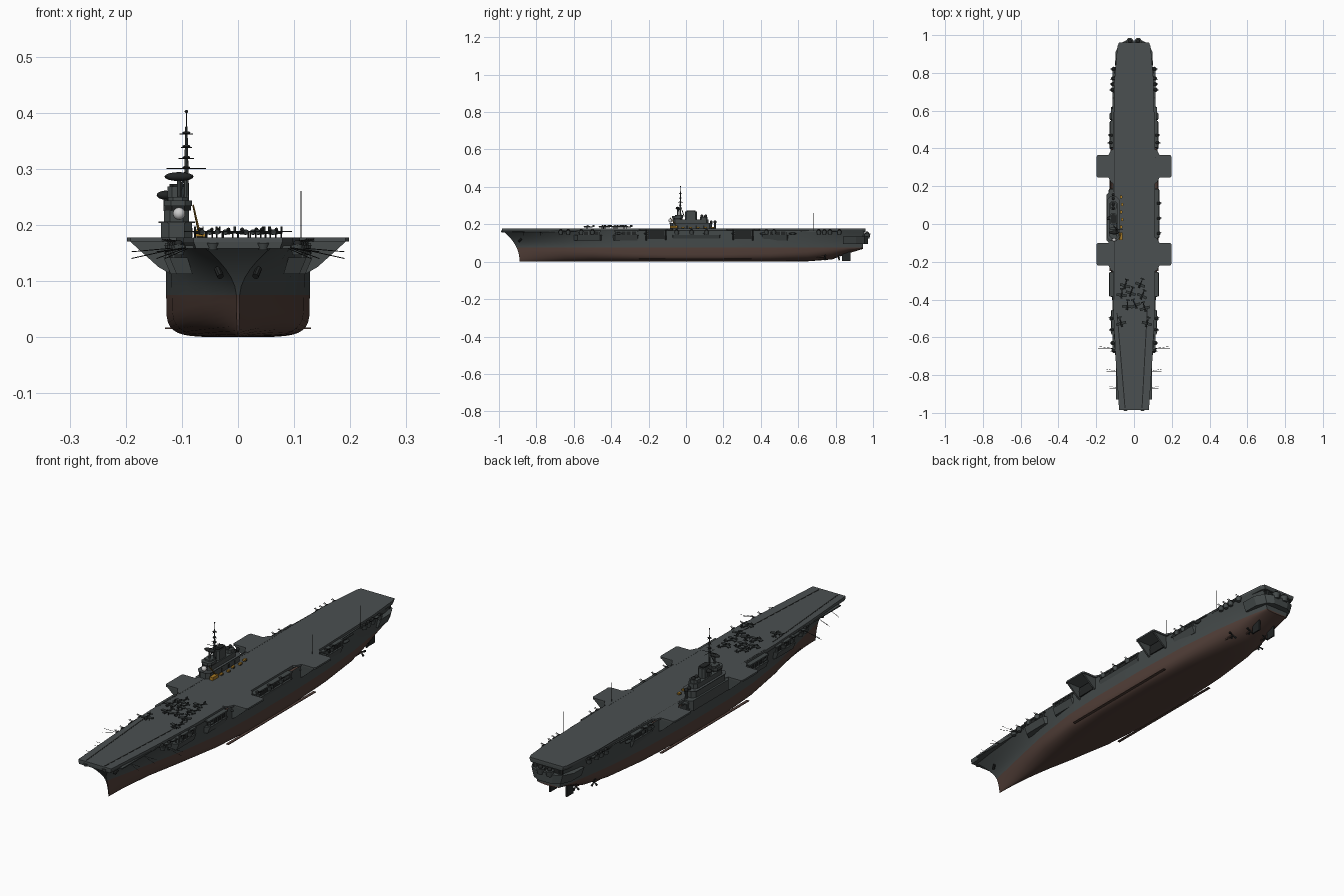
import bpy, bmesh, math, random
from mathutils import Vector

random.seed(4)
if "Cube" in bpy.data.objects:
    bpy.data.objects.remove(bpy.data.objects["Cube"])


def material(name, r, g, b):
    m = bpy.data.materials.new(name)
    m.use_nodes = True
    m.diffuse_color = (r, g, b, 1)
    m.node_tree.nodes["Principled BSDF"].inputs["Base Color"].default_value = (r, g, b, 1)
    return m


DECK = material("deck grey", .07, .08, .082)
HULL = material("hull grey", .058, .068, .068)
RED = material("antifouling brown", .085, .05, .04)
DARK = material("dark grey", .016, .018, .018)
PLANE = material("aircraft grey", .035, .042, .042)
YELLOW = material("vehicle yellow", .4, .2, .02)
WHITE = material("radome white", .6, .6, .6)


def finish(name, bm, *mats, smooth=False):
    bmesh.ops.recalc_face_normals(bm, faces=bm.faces)
    me = bpy.data.meshes.new(name)
    bm.to_mesh(me)
    bm.free()
    for m in mats:
        me.materials.append(m)
    ob = bpy.data.objects.new(name, me)
    bpy.context.collection.objects.link(ob)
    if smooth:
        bpy.context.view_layer.objects.active = ob
        bpy.ops.object.select_all(action='DESELECT')
        ob.select_set(True)
        bpy.ops.object.shade_smooth_by_angle(angle=math.radians(35))
    return ob


def prism(name, outline, z0, z1, mat, shrink=1, mid=0):
    """Extrude an xy outline upward; the foot may be narrowed towards x = mid."""
    bm = bmesh.new()
    low = [bm.verts.new((mid + (x - mid) * shrink, y, z0)) for x, y in outline]
    top = [bm.verts.new((x, y, z1)) for x, y in outline]
    bm.faces.new(low)
    bm.faces.new(top)
    for i in range(len(low)):
        j = (i + 1) % len(low)
        bm.faces.new((low[i], low[j], top[j], top[i]))
    return finish(name, bm, mat)


def box(name, x0, x1, y0, y1, z0, z1, mat):
    return prism(name, [(x0, y0), (x1, y0), (x1, y1), (x0, y1)], z0, z1, mat)


def rod(name, a, b, r, mat, r2=None, sides=8):
    a, b = Vector(a), Vector(b)
    bm = bmesh.new()
    bmesh.ops.create_cone(bm, cap_ends=True, segments=sides, radius1=r,
                          radius2=r if r2 is None else r2, depth=(b - a).length)
    rot = (b - a).to_track_quat('Z', 'Y').to_matrix().to_4x4()
    bm.transform(rot)
    bmesh.ops.translate(bm, verts=bm.verts, vec=(a + b) / 2)
    return finish(name, bm, mat, smooth=True)


def ball(name, centre, size, mat):
    bm = bmesh.new()
    bmesh.ops.create_uvsphere(bm, u_segments=16, v_segments=8, radius=1)
    bmesh.ops.scale(bm, verts=bm.verts, vec=size)
    bmesh.ops.translate(bm, verts=bm.verts, vec=centre)
    return finish(name, bm, mat, smooth=True)


# Hull: y, keel height, waterline half beam, top half beam, fullness, bow rake
WATER, TOP, LOW, HIGH = .075, .168, 9, 6
STATIONS = [(-.89, 0, .003, .07, 1.7, 1), (-.8, 0, .024, .083, 1.9, .75),
            (-.65, 0, .058, .1, 2.2, .4), (-.5, 0, .09, .11, 2.8, .1),
            (-.3, 0, .118, .12, 4, 0), (-.1, 0, .128, .128, 5, 0),
            (.2, 0, .128, .128, 5, 0), (.45, 0, .12, .122, 4, 0),
            (.65, .002, .104, .114, 3, 0), (.78, .012, .085, .105, 2.2, 0),
            (.87, .045, .07, .095, 2, 0), (.945, .068, .055, .08, 2, 0)]
bm = bmesh.new()
rings = []
for y, keel, beam, beam_top, full, rake in STATIONS:
    half = []
    for i in range(LOW + 1):
        a = math.pi / 2 * i / LOW
        half.append((beam * math.sin(a) ** (2 / full),
                     WATER - (WATER - keel) * max(math.cos(a), 0) ** (2 / full)))
    for i in range(1, HIGH + 1):
        t = i / HIGH
        half.append((beam + (beam_top - beam) * t ** 1.8, WATER + (TOP - WATER) * t))
    section = [(-x, z) for x, z in reversed(half[1:])] + half
    rings.append([bm.verts.new((x, y - .092 * rake * (z / TOP) ** 2.2, z)) for x, z in section])
for a, b in zip(rings, rings[1:]):
    for i in range(len(a) - 1):
        bm.faces.new((a[i], a[i + 1], b[i + 1], b[i]))
for ring in (rings[0], rings[-1]):
    n = len(ring) - 1
    for i in range(n // 2):
        quad = [ring[i], ring[i + 1], ring[n - i - 1], ring[n - i]]
        bm.faces.new(list(dict.fromkeys(quad)))
for f in bm.faces:
    f.material_index = int(f.calc_center_median().z < WATER)
finish("hull", bm, HULL, RED, smooth=True)

# Flight deck with a thicker dark edge beneath
EDGE = [(.079, -.985), (.097, -.72), (.11, -.45), (.112, .42), (.102, .78), (.088, .94), (.08, .96)]
outline = EDGE + [(-x, y) for x, y in reversed(EDGE)]
prism("flight_deck", outline, .169, .177, DECK)
prism("deck_underside", outline, .158, .169, HULL, shrink=.95)

# Bow catapult tracks and deck seams, as thin plates
for x0, x1, start in ((-.092, -.05, -.47), (.068, .04, -.45)):
    prism("catapult_track", [(x0, start), (x0 + .005, start), (x1 + .005, -.975), (x1, -.975)],
          .177, .1778, DARK)
box("deck_seam", -.105, -.103, -.4, .75, .177, .1775, DARK)

for s in (-1, 1):
    def sbox(name, x0, x1, *rest):
        return box(name, s * x0, s * x1, *rest)

    # Deck edge lifts with tapering supports
    for y in (-.16, .305):
        lift = [(.1, y - .095), (.122, y - .085), (.135, y - .06), (.192, y - .06), (.198, y - .052),
                (.198, y + .052), (.192, y + .06), (.135, y + .06), (.122, y + .085), (.1, y + .095)]
        prism("deck_edge_lift", [(s * a, b) for a, b in lift], .17, .1775, DECK)
        for off in (-.052, .052):
            bm = bmesh.new()
            pts = [(.12, .112), (.142, .125), (.192, .17), (.12, .17)]
            sides = [[bm.verts.new((s * x, y + off + w, z)) for x, z in pts] for w in (-.004, .004)]
            for side in sides:
                bm.faces.new(side)
            for i in range(4):
                j = (i + 1) % 4
                bm.faces.new((sides[0][i], sides[0][j], sides[1][j], sides[1][i]))
            finish("lift_bracket", bm, HULL)
        sbox("hangar_opening", .12, .1305, y - .045, y + .045, .122, .165, DARK)

    # Side galleries, walkways and openings
    for y0, y1, x in ((-.09, .2, .136), (.39, .56, .13), (-.4, -.24, .133), (-.6, -.44, .122)):
        prism("side_gallery", [(s * .09, y0), (s * x, y0 + .02), (s * x, y1 - .02), (s * .09, y1)],
              .112, .142, HULL, .9)
        sbox("gallery_opening", .1, x - .008, y0 + .025, y1 - .025, .142, .162, DARK)
        sbox("gallery_roof", .1, x - .003, y0 + .015, y1 - .015, .162, .168, HULL)
        for k in range(5):
            y = y0 + .025 + (y1 - y0 - .05) * k / 4
            sbox("gallery_post", x - .01, x - .004, y - .003, y + .003, .142, .164, HULL)
    for y0, y1, x in ((-.68, -.46, .114), (.42, .62, .122), (.62, .82, .113)):
        sbox("walkway", .09, x, y0, y1, .16, .165, HULL)
    sbox("bow_walkway", .07, .094, -.93, -.7, .158, .163, HULL)

    # Gun tubs with twin barrels
    for y, x in ((-.67, .106), (-.63, .11), (-.56, .114), (-.5, .118), (-.05, .128), (.03, .128),
                 (.11, .128), (.43, .122), (.47, .12), (.71, .112), (.74, .11), (.77, .109), (.82, .107)):
        rod("gun_tub", (s * x, y, .146), (s * x, y, .164), .009, HULL, .013, 12)
        ball("gun_mount", (s * x, y, .166), (.008, .008, .007), DARK)
        for d in (-.003, .003):
            rod("gun_barrel", (s * x, y + d, .167), (s * (x + .017), y + d, .174), .0012, DARK, sides=5)
    # Hull fittings: bilge keel, boats, anchor
    sbox("bilge_keel", .118, .13, -.25, .35, .014, .017, RED)
    for k in range(7):
        ball("ship_boat", (s * .123, -.36 + k * .155, .15), (.008, .02, .006), PLANE)
    rod("anchor", (s * .031, -.895, .108), (s * .037, -.88, .122), .006, DARK)
    # Rudders, shafts and propellers
    sbox("rudder", .037, .043, .835, .88, .005, .058, DARK)
    for x, y in ((.04, .815), (.075, .74)):
        rod("propeller_shaft", (s * x, y - .2, .022), (s * x, y, .026), .004, RED)
        for k in range(4):
            a = k * math.pi / 2 + .4
            rod("propeller_blade", (s * x, y, .026),
                (s * x + .019 * math.cos(a), y + .004, .026 + .019 * math.sin(a)), .002, DARK, .005, 5)
    # Outrigger and upright aerials
    for y, x, reach in ((-.66, .1, .19), (-.78, .09, .145), (-.87, .085, .13)):
        for d in (0, .012):
            rod("outrigger_aerial", (s * x, y, .16), (s * reach, y + d, .14 + d), .0008, DARK, sides=4)
for y in (.35, .68):
    rod("whip_aerial", (.112, y, .16), (.112, y, .26), .001, DARK, sides=5)

# Stern gallery under the deck overhang
STERN = [(.1, .84), (.098, .91), (.075, .955), (.04, .972)]
stern = STERN + [(-x, y) for x, y in reversed(STERN)]
prism("stern_gallery", stern, .095, .135, HULL, .85)
box("stern_opening", -.07, .07, .94, .95, .135, .16, DARK)
for x in (-.055, -.02, .02, .055):
    box("stern_post", x - .003, x + .003, .945, .955, .135, .16, HULL)
for x in (-.022, .022):
    rod("stern_gun_tub", (x, .968, .125), (x, .968, .15), .013, HULL, .018, 12)
    ball("stern_gun", (x, .968, .153), (.01, .01, .009), DARK)
for x in (-.045, .045):
    rod("bow_gun_tub", (x, -.979, .155), (x, -.979, .168), .008, HULL, .012, 12)

# Island superstructure in tiers, chamfered fore and aft
def tier(name, x0, x1, y0, y1, z0, z1, mat=HULL):
    c = (x1 - x0) * .25
    prism(name, [(x0 + c, y0), (x1 - c, y0), (x1, y0 + c), (x1, y1 - c),
                 (x1 - c, y1), (x0 + c, y1), (x0, y1 - c), (x0, y0 + c)], z0, z1, mat)


tier("island_sponson", -.145, -.09, -.1, .17, .13, .175)
tier("island_base", -.137, -.082, -.085, .14, .175, .203)
tier("island_walkway", -.142, -.077, -.09, .145, .203, .206, DECK)
tier("island_middle", -.132, -.087, -.07, .12, .206, .226)
tier("bridge_windows", -.129, -.084, -.073, -.02, .226, .234, DARK)
tier("bridge", -.132, -.082, -.076, -.015, .234, .243)
tier("bridge_roof", -.125, -.09, -.06, -.015, .243, .25)
tier("funnel", -.126, -.092, -.005, .058, .226, .268)
tier("funnel_cap", -.122, -.096, .002, .052, .268, .273, DARK)
tier("aft_control", -.128, -.092, .075, .115, .226, .24)
for y in (-.05, 0, .05, .09):
    box("island_door", -.083, -.0815, y, y + .01, .178, .194, DARK)
ball("radome", (-.105, -.083, .22), (.011, .011, .011), WHITE)
for y in (.085, .105, .135, .155):
    ball("gun_director", (-.11, y, .243 if y < .12 else .212), (.008, .008, .009), DARK)
    rod("director_stand", (-.11, y, .17), (-.11, y, .24 if y < .12 else .21), .005, HULL)

# Mast, yards and radar dishes
MX, MY = -.092, -.03
rod("mast", (MX, MY, .24), (MX, MY, .375), .005, HULL, .002)
rod("mast_tip", (MX, MY, .375), (MX, MY, .4), .001, DARK, sides=5)
ball("mast_beacon", (MX, MY, .402), (.003, .003, .003), DARK)
for z, w in ((.3, .035), (.318, .014), (.338, .01), (.362, .012)):
    rod("yard", (MX - w, MY, z), (MX + w, MY, z), .001, DARK, sides=5)
    rod("yard_fore_aft", (MX, MY - w, z), (MX, MY + w, z), .001, DARK, sides=5)
    ball("mast_platform", (MX, MY, z + .002), (.007, .007, .003), DARK)
for x, y, z, w in ((-.105, -.045, .286, .026), (-.129, .03, .253, .016)):
    rod("radar_stand", (x, y, .225), (x, y, z), .004, HULL)
    ball("radar_dish", (x, y, z), (w, .01, .008), DARK)
for a in (-.02, .02):
    rod("mast_leg", (MX - .015, MY + a, .243), (MX, MY, .3), .002, HULL)

# Mobile crane and tractors beside the island
box("crane_body", -.078, -.062, -.085, -.045, .179, .192, YELLOW)
rod("crane_jib", (-.07, -.05, .19), (-.08, -.085, .235), .0025, YELLOW, .0015, 4)
for k in range(5):
    x, y = -.068 + .006 * (k % 2), -.025 + k * .04
    box("tractor", x - .005, x + .005, y, y + .016, .179, .185, YELLOW)
    box("tractor_tyres", x - .006, x + .006, y + .002, y + .014, .177, .18, DARK)

# Parked propeller aircraft
for x, y in ((-.045, -.32), (.035, -.315), (-.065, -.37), (-.015, -.36), (.045, -.375),
             (-.035, -.43), (.005, -.425), (.055, -.44), (-.07, -.52), (.07, -.52)):
    turn = random.uniform(-.5, .5)
    parts = [rod("fuselage", (0, -.024, .01), (0, .03, .009), .005, PLANE, .0015),
             box("wings", -.027, .027, -.014, 0, .01, .012, PLANE),
             box("tailplane", -.011, .011, .023, .03, .01, .0115, PLANE),
             box("tail_fin", -.0007, .0007, .022, .031, .009, .02, PLANE),
             ball("cockpit", (0, -.006, .015), (.0025, .007, .003), DARK),
             box("propeller", -.008, .008, -.0255, -.0245, .009, .011, DARK)]
    parts += [rod("wheel_leg", (w, -.01, 0), (w, -.01, .01), .0015, DARK, sides=5) for w in (-.01, .01)]
    for p in parts:
        p.name = "aircraft_" + p.name
        p.rotation_euler.z = turn
        p.location = Vector((x, y, .177)) + Vector(p.location)
